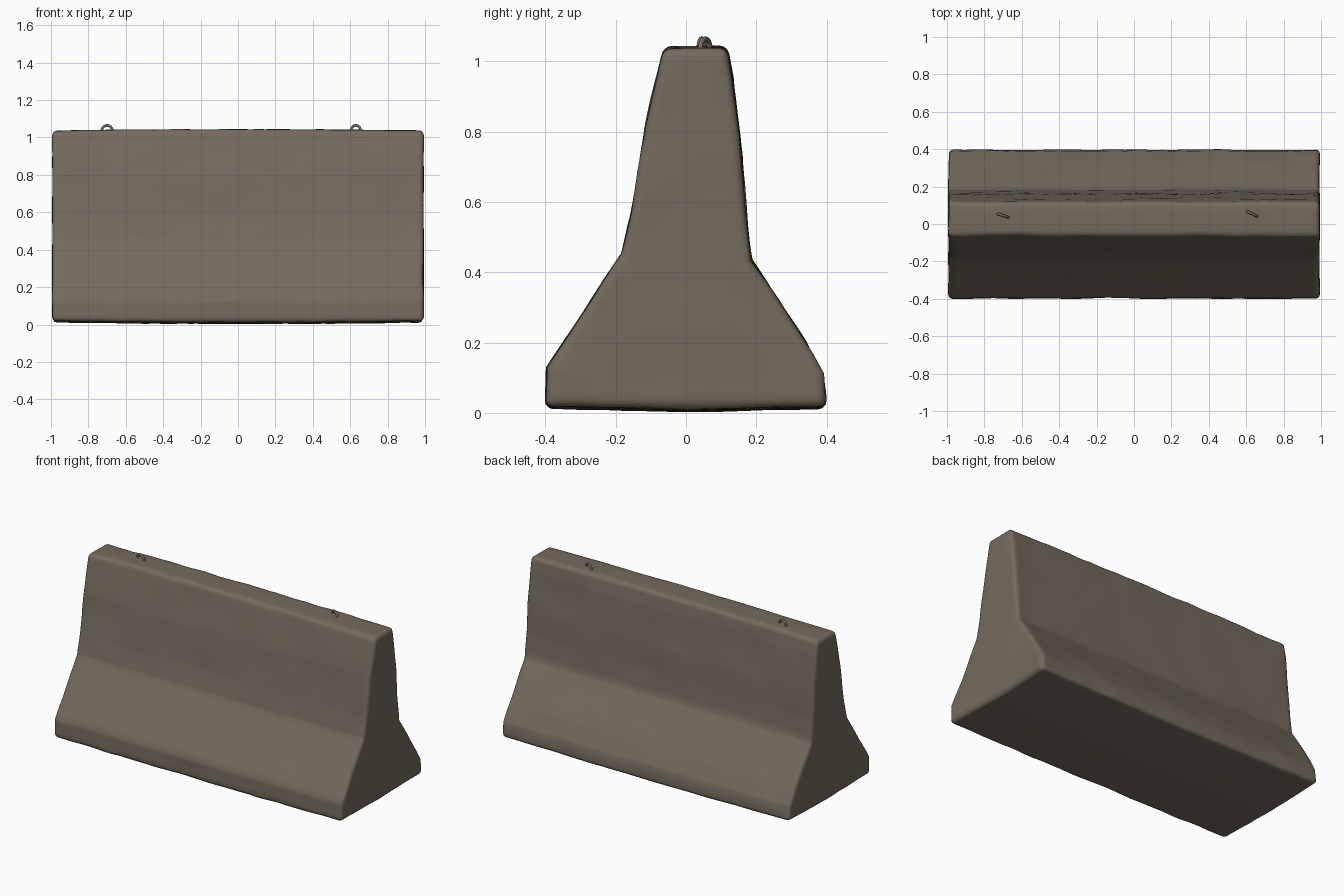
import bpy, bmesh, math
from mathutils import Vector, noise

if "Cube" in bpy.data.objects:
    bpy.data.objects.remove(bpy.data.objects["Cube"], do_unlink=True)


def material(name, rgb):
    m = bpy.data.materials.new(name)
    m.use_nodes = True
    m.diffuse_color = (*rgb, 1)
    m.node_tree.nodes["Principled BSDF"].inputs["Base Color"].default_value = (*rgb, 1)
    return m


concrete = material("weathered concrete", (0.175, 0.146, 0.109))

# Cross-section of the wall (y, z): wide foot, sloped flank, tapering stem
profile = [(-0.4, 0.02), (-0.395, 0.13), (-0.182, 0.455), (-0.155, 0.57),
           (-0.115, 0.81), (-0.062, 1.04), (0.115, 1.04), (0.133, 0.95),
           (0.158, 0.73), (0.168, 0.58), (0.186, 0.435), (0.34, 0.2),
           (0.39, 0.11), (0.4, 0.02)]

# Concrete body: extruded section with worn, rounded edges
bm = bmesh.new()
end = bm.faces.new([bm.verts.new((-0.992, y, z)) for y, z in profile])
out = bmesh.ops.extrude_face_region(bm, geom=[end])
bmesh.ops.translate(bm, vec=(1.984, 0, 0),
                    verts=[v for v in out["geom"] if isinstance(v, bmesh.types.BMVert)])
bmesh.ops.recalc_face_normals(bm, faces=bm.faces)
worn = [e for e in bm.edges if e.calc_face_angle(0) > 0.9]
bmesh.ops.bevel(bm, geom=worn, offset=0.022, segments=3, profile=0.5,
                affect='EDGES', clamp_overlap=True)


def slice_along(axis, start, stop, count):
    normal = Vector((0, 0, 0))
    normal[axis] = 1
    for i in range(count):
        at = start + (stop - start) * i / (count - 1)
        bmesh.ops.bisect_plane(bm, geom=bm.verts[:] + bm.edges[:] + bm.faces[:],
                               plane_co=normal * at, plane_no=normal, dist=1e-5)


slice_along(0, -0.95, 0.95, 39)
slice_along(2, 0.06, 1.0, 19)
slice_along(1, -0.36, 0.36, 13)

# Uneven casting: bowed top and bottom, gentle lumps on the faces
for v in bm.verts:
    x, y, z = v.co
    bow = 0.008 * (1 - x * x)
    v.co.z += bow - 0.004 if z > 0.9 else -bow if z < 0.05 else 0
    v.co.z -= 0.009 * (1 - abs(y) / 0.4) if z < 0.03 else 0
    lump = noise.noise(Vector((x * 4, y * 5, z * 4)))
    fine = noise.noise(Vector((x * 11, y * 11, z * 11 + 7)))
    v.co.y += 0.006 * lump + 0.003 * fine
    v.co.x += 0.005 * noise.noise(Vector((x * 3, y * 7, z * 6 + 3)))
    v.co.z = max(0, v.co.z + 0.003 * fine)
mesh = bpy.data.meshes.new("barrier_body")
bm.to_mesh(mesh)
bm.free()
mesh.materials.append(concrete)
body = bpy.data.objects.new("barrier_body", mesh)
bpy.context.collection.objects.link(body)
bpy.ops.object.select_all(action='DESELECT')
body.select_set(True)
bpy.context.view_layer.objects.active = body
bpy.ops.object.shade_smooth_by_angle(angle=math.radians(50))


# Lifting loops: bent rods set into the top
def lifting_loop(name, x, y, turn):
    curve = bpy.data.curves.new(name, 'CURVE')
    curve.dimensions = '3D'
    curve.bevel_depth = 0.007
    curve.bevel_resolution = 2
    curve.use_fill_caps = True
    points = [(-0.032, 0, -0.03)]
    for i in range(9):
        a = math.pi * (1 - i / 8)
        points.append((0.03 * math.cos(a), 0, 0.03 * math.sin(a)))
    points.append((0.032, 0, -0.03))
    spline = curve.splines.new('POLY')
    spline.points.add(len(points) - 1)
    for p, co in zip(spline.points, points):
        p.co = (*co, 1)
    curve.materials.append(concrete)
    loop = bpy.data.objects.new(name, curve)
    loop.location = (x, y, 1.035)
    loop.rotation_euler.z = math.radians(turn)
    bpy.context.collection.objects.link(loop)


lifting_loop("right_lifting_loop", -0.7, 0.045, -17)
lifting_loop("left_lifting_loop", 0.63, 0.055, -28)
